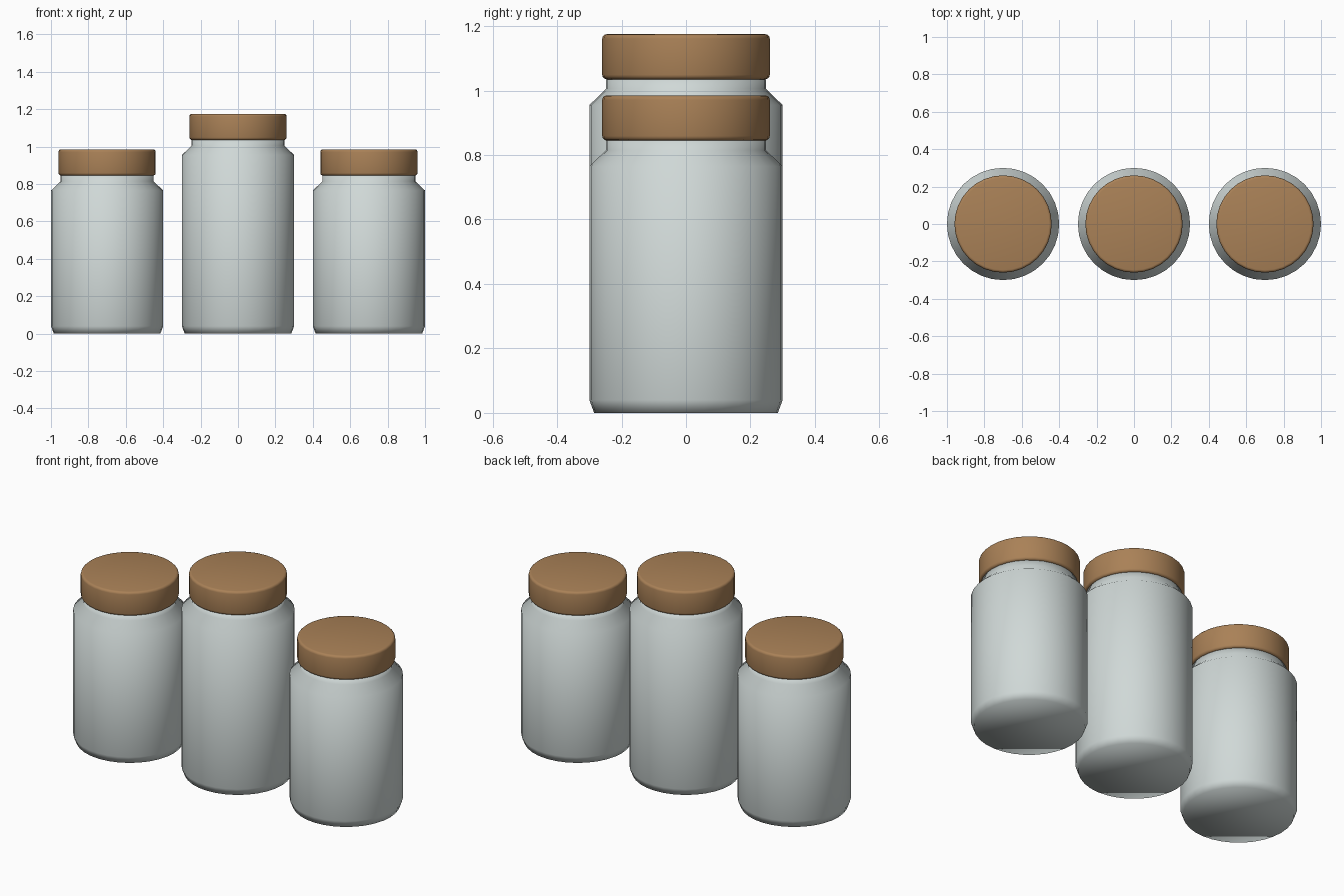
import bpy
import bmesh
import math
from mathutils import Matrix

if "Cube" in bpy.data.objects:
    bpy.data.objects.remove(bpy.data.objects["Cube"], do_unlink=True)


def make_material(name, color):
    mat = bpy.data.materials.new(name)
    mat.use_nodes = True
    mat.diffuse_color = color
    mat.node_tree.nodes["Principled BSDF"].inputs["Base Color"].default_value = color
    return mat


GLASS = make_material("pale grey glass", (0.63, 0.69, 0.68, 1))
WOOD = make_material("brown wood", (0.40, 0.22, 0.095, 1))
SIDES = 32


def lathe(name, profile, mat, x):
    """Spin a (radius, height) profile into a closed solid."""
    bm = bmesh.new()
    rings = []
    for r, z in profile:
        ring = bmesh.ops.create_circle(bm, segments=SIDES, radius=r,
                                       matrix=Matrix.Translation((0, 0, z)))
        rings.append(ring["verts"])
    for low, high in zip(rings, rings[1:]):
        for i in range(SIDES):
            j = (i + 1) % SIDES
            bm.faces.new((low[i], low[j], high[j], high[i]))
    bm.faces.new(rings[0])
    bm.faces.new(rings[-1])
    bmesh.ops.recalc_face_normals(bm, faces=bm.faces)
    mesh = bpy.data.meshes.new(name)
    bm.to_mesh(mesh)
    bm.free()
    mesh.materials.append(mat)
    obj = bpy.data.objects.new(name, mesh)
    obj.location.x = x
    bpy.context.collection.objects.link(obj)
    bpy.ops.object.select_all(action="DESELECT")
    obj.select_set(True)
    bpy.context.view_layer.objects.active = obj
    return obj


def jar(label, x, shoulder):
    # Body: chamfered foot, straight wall, sloped shoulder and neck
    neck_top = shoulder + 0.08
    lathe(label + "_jar_body", [(0.285, 0), (0.3, 0.04), (0.3, shoulder),
                                (0.248, shoulder + 0.05), (0.248, neck_top)], GLASS, x)
    bpy.ops.object.shade_smooth()

    # Lid: disc with rounded rims
    r, height, round_size = 0.26, 0.14, 0.014
    corner = [(r - round_size + round_size * math.sin(a), round_size * math.cos(a))
              for a in (i * math.pi / 6 for i in range(4))]
    bottom = [(cr, neck_top + round_size - cz) for cr, cz in corner]
    top = [(cr, neck_top + height - round_size + cz) for cr, cz in reversed(corner)]
    lathe(label + "_jar_lid", bottom + top, WOOD, x)
    bpy.ops.object.shade_smooth_by_angle(angle=math.radians(35))


jar("right", -0.7, 0.765)
jar("middle", 0, 0.955)
jar("left", 0.7, 0.765)
